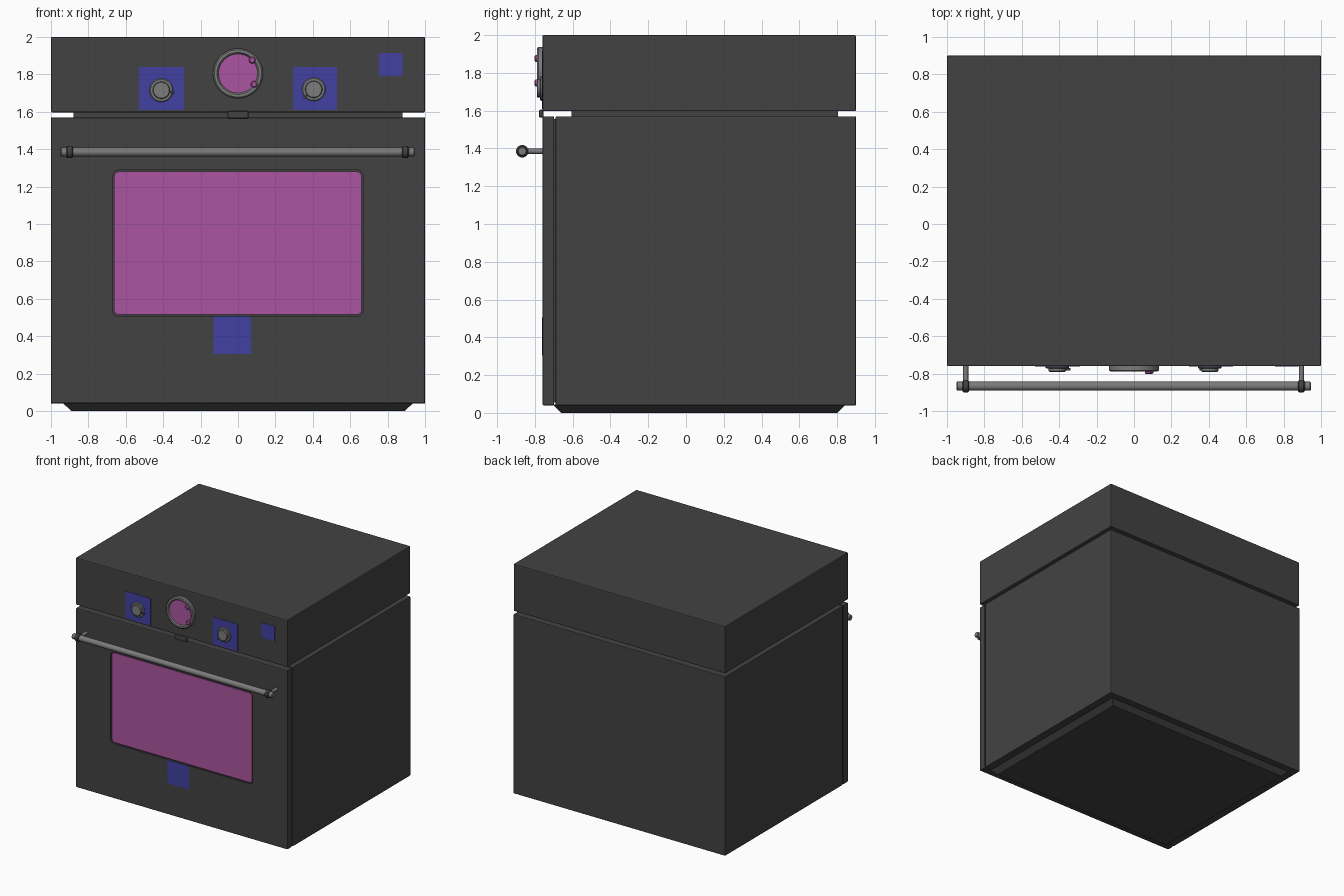
import bpy, bmesh, math
from mathutils import Matrix, Vector

if "Cube" in bpy.data.objects:
    bpy.data.objects.remove(bpy.data.objects["Cube"], do_unlink=True)


def material(name, rgb):
    m = bpy.data.materials.new(name)
    m.use_nodes = True
    m.diffuse_color = (*rgb, 1)
    m.node_tree.nodes["Principled BSDF"].inputs["Base Color"].default_value = (*rgb, 1)
    return m


CHARCOAL = material("charcoal enamel", (0.055, 0.055, 0.055))
METAL = material("grey metal", (0.2, 0.2, 0.2))
MAGENTA = material("magenta glass", (0.4, 0.09, 0.35))
BLUE = material("blue marking", (0.052, 0.052, 0.36))
FRONT = -0.76


def finish(name, bm, mat):
    bmesh.ops.recalc_face_normals(bm, faces=bm.faces)
    mesh = bpy.data.meshes.new(name)
    bm.to_mesh(mesh)
    bm.free()
    mesh.materials.append(mat)
    ob = bpy.data.objects.new(name, mesh)
    bpy.context.collection.objects.link(ob)
    return ob


def smooth(ob):
    bpy.ops.object.select_all(action="DESELECT")
    bpy.context.view_layer.objects.active = ob
    ob.select_set(True)
    bpy.ops.object.shade_smooth_by_angle(angle=math.radians(35))


def box(name, x, y, z, mat, bevel=0):
    """Box from (min, max) pairs, with softened edges."""
    bm = bmesh.new()
    bmesh.ops.create_cube(bm, size=1)
    for v in bm.verts:
        v.co = [(p[0] + p[1]) / 2 + c * (p[1] - p[0]) for c, p in zip(v.co, (x, y, z))]
    if bevel:
        bmesh.ops.bevel(bm, geom=bm.edges[:], offset=bevel, segments=2,
                        profile=0.5, affect="EDGES")
    return finish(name, bm, mat)


def turned(name, profile, centre, axis, mat, sides=40):
    """Solid turned from (distance along axis, radius) points."""
    bm = bmesh.new()
    rings = []
    for d, r in profile:
        rings.append([bm.verts.new((r * math.cos(2 * math.pi * i / sides),
                                    r * math.sin(2 * math.pi * i / sides), d))
                      for i in range(sides)])
    for a, b in zip(rings, rings[1:]):
        for i in range(sides):
            j = (i + 1) % sides
            bm.faces.new((a[i], a[j], b[j], b[i]))
    bm.faces.new(rings[0])
    bm.faces.new(rings[-1])
    turn = Vector((0, 0, 1)).rotation_difference(Vector(axis)).to_matrix().to_4x4()
    bm.transform(Matrix.Translation(centre) @ turn)
    ob = finish(name, bm, mat)
    smooth(ob)
    return ob


def rounded_panel(name, x, y, z, radius, mat):
    """Upright panel with rounded corners."""
    bm = bmesh.new()
    verts = []
    corners = ((x[1], z[1], -1, -1), (x[0], z[1], 1, -1), (x[0], z[0], 1, 1), (x[1], z[0], -1, 1))
    for quarter, (cx, cz, sx, sz) in enumerate(corners):
        for step in range(6):
            a = math.pi / 2 * (quarter + step / 5)
            verts.append(bm.verts.new((cx + radius * (sx + math.cos(a)), y[0],
                                       cz + radius * (sz + math.sin(a)))))
    face = bm.faces.new(verts)
    out = bmesh.ops.extrude_face_region(bm, geom=[face])
    for v in out["geom"]:
        if isinstance(v, bmesh.types.BMVert):
            v.co.y = y[1]
    if not face.is_valid or len(bm.faces) < len(verts) + 2:
        bm.faces.new(verts)
    return finish(name, bm, mat)


# Carcass: control housing, recessed neck, oven body
box("control_housing", (-1, 1), (FRONT, 0.9), (1.597, 2), CHARCOAL, 0.007)
box("neck", (-0.88, 0.88), (-0.605, 0.805), (1.56, 1.605), CHARCOAL)
box("oven_body", (-1, 1), (-0.69, 0.9), (0.04, 1.57), CHARCOAL, 0.005)
box("door_gasket", (-0.985, 0.985), (-0.71, -0.68), (0.055, 1.555), CHARCOAL)

# Tapered plinth
bm = bmesh.new()
bmesh.ops.create_cube(bm, size=2)
for v in bm.verts:
    top = v.co.z > 0
    v.co = (v.co.x * (0.94 if top else 0.89),
            0.07 + v.co.y * (0.775 if top else 0.73),
            0.045 if top else 0)
finish("plinth", bm, CHARCOAL)

# Door with a recessed window
door = box("door", (-1, 1), (FRONT, -0.698), (0.04, 1.57), CHARCOAL, 0.007)
cutter = rounded_panel("window_cutter", (-0.67, 0.668), (-0.8, -0.745), (0.507, 1.288),
                       0.03, CHARCOAL)
cutter.hide_render = True
cut = door.modifiers.new("window opening", "BOOLEAN")
cut.object, cut.operation, cut.solver = cutter, "DIFFERENCE", "EXACT"
bpy.context.view_layer.objects.active = door
bpy.ops.object.modifier_apply(modifier=cut.name)
bpy.data.objects.remove(cutter, do_unlink=True)
rounded_panel("window_glass", (-0.662, 0.66), (-0.754, -0.744), (0.515, 1.28), 0.025, MAGENTA)

# Door latch
box("latch", (-0.057, 0.057), (-0.779, -0.755), (1.563, 1.605), CHARCOAL, 0.009)

# Handle: bar, collars, posts
turned("handle_bar", [(-0.95, 0.02), (-0.945, 0.024), (0.94, 0.024), (0.945, 0.02)],
       (0, -0.867, 1.385), (1, 0, 0), METAL, 24)
for side, x in (("right", -0.9), ("left", 0.895)):
    turned(side + "_handle_collar",
           [(-0.018, 0.026), (-0.012, 0.033), (0.012, 0.033), (0.018, 0.026)],
           (x, -0.867, 1.385), (1, 0, 0), CHARCOAL, 24)
    turned(side + "_handle_post", [(0, 0.014), (0.11, 0.014)],
           (x, FRONT + 0.005, 1.385), (0, -1, 0), METAL, 16)

# Painted markings
for name, x, z in (("right_knob_marking", (-0.53, -0.29), (1.61, 1.84)),
                   ("left_knob_marking", (0.295, 0.53), (1.61, 1.84)),
                   ("corner_marking", (0.755, 0.88), (1.79, 1.915)),
                   ("door_marking", (-0.13, 0.07), (0.305, 0.505))):
    box(name, x, (FRONT - 0.003, FRONT + 0.003), z, BLUE)

# Clock: stepped bezel, glass face, small setting buttons
turned("clock_bezel", [(-0.005, 0.133), (0.022, 0.133), (0.028, 0.126), (0.028, 0.112),
                       (0.02, 0.105), (0.016, 0.104)], (0, FRONT, 1.805), (0, -1, 0), METAL, 48)
turned("clock_glass", [(0.01, 0.103), (0.021, 0.103)], (0, FRONT, 1.805), (0, -1, 0), MAGENTA, 48)
for name, x, z in (("upper", 0.076, 1.876), ("lower", 0.086, 1.747)):
    turned(name + "_clock_button", [(0.01, 0.017), (0.036, 0.018), (0.042, 0.012)],
           (x, FRONT, z), (0, -1, 0), MAGENTA, 20)

# Control knobs with pointers
for side, x, z, angle in (("right", -0.41, 1.715, -12), ("left", 0.405, 1.72, 222)):
    turned(side + "_knob", [(-0.005, 0.063), (0.008, 0.063), (0.012, 0.058), (0.012, 0.046),
                            (0.026, 0.046), (0.03, 0.042)], (x, FRONT, z), (0, -1, 0), METAL)
    pointer = box(side + "_knob_pointer", (0.04, 0.07), (-0.022, -0.01), (-0.005, 0.005), CHARCOAL)
    pointer.location = (x, FRONT, z)
    pointer.rotation_euler.y = -math.radians(angle)
